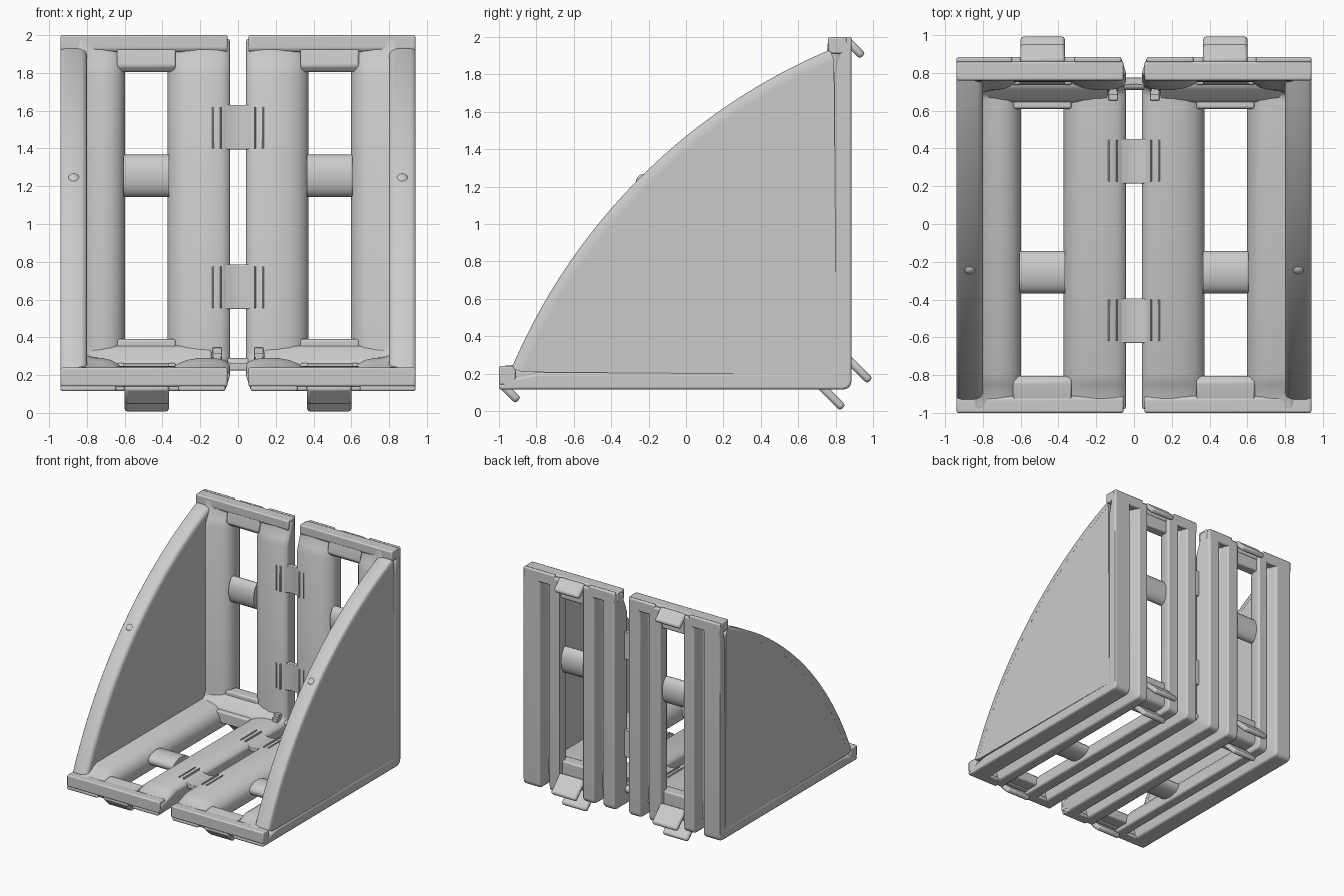
import bpy, bmesh, math
from mathutils import Vector

if "Cube" in bpy.data.objects:
    bpy.data.objects.remove(bpy.data.objects["Cube"])

# u = depth from the back face, v = height above the base face; swapping u and v
# turns a back-plate part into the matching floor-plate part.
L = 1.885


def P(x, u, v):
    return (x, 0.885 - u, 0.115 + v)


def finish(bm, name, bevel=0.0, mirror=True):
    bmesh.ops.recalc_face_normals(bm, faces=bm.faces)
    me = bpy.data.meshes.new(name)
    bm.to_mesh(me)
    bm.free()
    ob = bpy.data.objects.new(name, me)
    bpy.context.collection.objects.link(ob)
    if mirror:
        m = ob.modifiers.new("mirror", 'MIRROR')
        m.use_mirror_merge = False
    if bevel:
        b = ob.modifiers.new("bevel", 'BEVEL')
        b.width, b.segments, b.limit_method = bevel, 2, 'ANGLE'
        b.angle_limit = math.radians(40)
    bpy.ops.object.select_all(action='DESELECT')
    ob.select_set(True)
    bpy.context.view_layer.objects.active = ob
    bpy.ops.object.shade_smooth_by_angle(angle=math.radians(40))
    return ob


def loft(bm, rings):
    vs = [[bm.verts.new(p) for p in r] for r in rings]
    n = len(vs[0])
    for a, b in zip(vs, vs[1:]):
        for i in range(n):
            j = (i + 1) % n
            bm.faces.new((a[i], a[j], b[j], b[i]))
    bm.faces.new(vs[0])
    bm.faces.new(vs[-1])


def prism(bm, x0, x1, uv, both=True):
    for s in ((0, 1) if both else (0,)):
        pts = [(v, u) if s else (u, v) for u, v in uv]
        loft(bm, [[P(x, u, v) for u, v in pts] for x in (x0, x1)])


def box(bm, x0, x1, u0, u1, v0, v1):
    prism(bm, x0, x1, [(u0, v0), (u1, v0), (u1, v1), (u0, v1)])


def l_sweep(name, profile, end, scale_end=True, bevel=0.012):
    """Sweep an (x, depth) profile down the back plate, round the corner, along the floor."""
    arm = [(end, .66), (end - .07, .70), (end - .13, .86), (end - .19, 1)] if scale_end else [(end, 1)]
    rings = [[P(x, d * k, t) for x, d in profile] for t, k in arm]
    r = 0.05
    for i in range(6):
        t = i / 5
        a, b = r * (1 - t) ** 2, r * t ** 2
        rings.append([P(x, d + b, d + a) for x, d in profile])
    rings += [[P(x, t, d * k) for x, d in profile] for t, k in reversed(arm)]
    bm = bmesh.new()
    loft(bm, rings)
    return finish(bm, name, bevel)


# rounded rails with a groove in the back
l_sweep("outer_rail", [(.94, 0), (.94, .085), (.90, .10), (.84, .19), (.805, .19), (.785, .183),
                       (.76, .177), (.72, .175), (.67, .165), (.63, .14),
                       (.605, .105), (.597, .07), (.597, 0), (.69, 0), (.715, .11),
                       (.765, .11), (.785, 0)], L - .02)
l_sweep("inner_rail", [(.07, 0), (.04, .13), (.055, .155), (.09, .17), (.15, .176), (.21, .175),
                       (.27, .165), (.32, .145), (.355, .115), (.372, .08), (.372, 0),
                       (.265, 0), (.25, .11), (.19, .11), (.175, 0)], L - .02)

# corner web between the windows, with a rounded inside corner
l_sweep("corner_web", [(.33, .05), (.33, .15), (.64, .15), (.64, .05)], .275, False)
bm = bmesh.new()
prism(bm, .14, .82, [(.10, .10), (.10, .245), (.15, .24), (.172, .225), (.195, .195),
                     (.225, .172), (.24, .15), (.245, .10)], False)
finish(bm, "corner_fillet", .01)

# end lips and window end rails
bm = bmesh.new()
prism(bm, .055, .94, [(.025, 1.795), (.025, L), (.125, L), (.125, 1.81), (.11, 1.795)])
box(bm, .067, .315, 0, .03, 1.79, L)
box(bm, .645, .94, 0, .03, 1.79, L)
prism(bm, .33, .64, [(.03, 1.69), (.03, 1.80), (.12, 1.82), (.13, 1.77), (.135, 1.72), (.11, 1.69)])
finish(bm, "end_lips", .01)

# cross bars in the windows
bm = bmesh.new()
prism(bm, .365, .605, [(.09 + .06 * math.sin(a), 1.14 + .112 * math.cos(a))
                       for a in [i * math.tau / 20 for i in range(20)]])
finish(bm, "window_cross_bars")

# slanted locating tabs on the outside
bm = bmesh.new()
for a, b in (((.03, .175), (-.099, .046)), ((.03, 1.872), (-.06, 1.782))):
    a, b = Vector(a), Vector(b)
    d = (b - a).normalized()
    n = Vector((-d.y, d.x)) * .022
    prism(bm, .365, .602, [tuple(p) for p in (a + n, b + n, b - n, a - n)])
finish(bm, "locating_tabs", .017)

# arc of the gusset edge
C, R = -1.133, 3.203
A = math.radians(67.05)
N = 40


def arc(i, n, off=0.0):
    a = A + (math.pi / 2 - 2 * A) * i / n
    return C + (R + off) * math.cos(a), C + (R + off) * math.sin(a)


# rounded gusset rim
bm = bmesh.new()
rim = [(.80, -.06), (.80, -.025), (.81, -.008), (.83, 0), (.915, 0), (.932, -.005),
       (.94, -.016), (.94, -.06)]
loft(bm, [[P(x, *arc(i, N, o)) for x, o in rim] for i in range(N + 1)])
finish(bm, "gusset_rim")

# flat gusset wall, flush with the rim
bm = bmesh.new()
wall = [(.08, .08)] + [arc(i, N, -.058) for i in range(N + 1)]
prism(bm, .801, .9395, wall, False)
finish(bm, "gusset_wall")

# small pegs on the gusset rims
bm = bmesh.new()
bmesh.ops.create_uvsphere(bm, u_segments=16, v_segments=10, radius=.04)
bmesh.ops.translate(bm, verts=bm.verts, vec=P(.87, 1.112, 1.112))
finish(bm, "rim_pegs")

# bridges joining the two halves, dished in the middle
bm = bmesh.new()
for v0 in (.435, 1.28):
    for s in (0, 1):
        sec = [(-.13, .172), (-.08, .165), (-.04, .15), (0, .145), (.04, .15), (.08, .165),
               (.13, .172), (.13, .11), (-.13, .11)]
        loft(bm, [[P(x, v, d) if s else P(x, d, v) for x, d in sec] for v in (v0, v0 + .235)])
prism(bm, -.10, .10, [(.145 + .03 * math.cos(a), .145 + .03 * math.sin(a))
                      for a in [i * math.tau / 16 for i in range(16)]], False)
finish(bm, "centre_bridges", .004, False)

# thin ribs beside the bridges and corner nibs
bm = bmesh.new()
for v0 in (.44, 1.285):
    for x in (.085, .127):
        box(bm, x, x + .01, .12, .182, v0, v0 + .22)
box(bm, .085, .135, .14, .23, .14, .20)
finish(bm, "bridge_ribs", .003)
